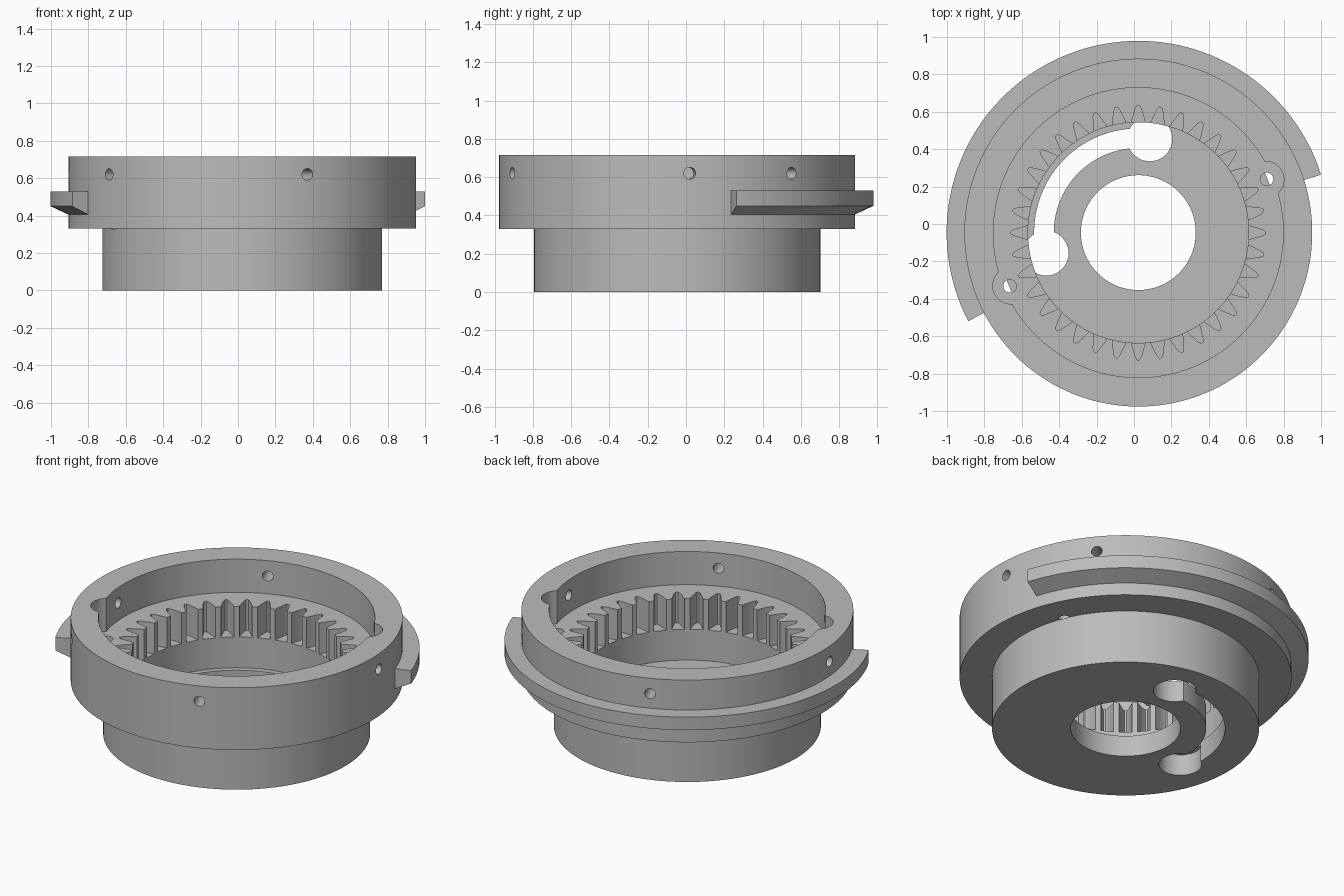
import bpy, bmesh, math
from mathutils import Matrix, Vector

if "Cube" in bpy.data.objects:
    bpy.data.objects.remove(bpy.data.objects["Cube"], do_unlink=True)

CENTRE = Vector((0.023, -0.046, 0))

grey = bpy.data.materials.new("plain grey")
grey.use_nodes = True
COLOUR = (0.5, 0.5, 0.5, 1)
grey.diffuse_color = COLOUR
grey.node_tree.nodes["Principled BSDF"].inputs["Base Color"].default_value = COLOUR


def polar(r, deg, z=0):
    a = math.radians(deg)
    return Vector((r * math.cos(a), r * math.sin(a), z))


def finish(bm, name):
    bmesh.ops.recalc_face_normals(bm, faces=bm.faces[:])
    mesh = bpy.data.meshes.new(name)
    bm.to_mesh(mesh)
    bm.free()
    mesh.materials.append(grey)
    ob = bpy.data.objects.new(name, mesh)
    ob.location = CENTRE
    bpy.context.collection.objects.link(ob)
    return ob


def lathe(name, profile, start=0, end=360, steps=144):
    """Sweep a closed (radius, z) profile around the axis."""
    bm = bmesh.new()
    full = end - start == 360
    rings = [[bm.verts.new(polar(r, start + (end - start) * i / steps, z))
              for r, z in profile] for i in range(steps if full else steps + 1)]
    n = len(profile)
    for i in range(steps):
        a, b = rings[i], rings[(i + 1) % len(rings)]
        for j in range(n):
            k = (j + 1) % n
            bm.faces.new((a[j], a[k], b[k], b[j]))
    if not full:
        bm.faces.new(rings[0])
        bm.faces.new(rings[-1][::-1])
    return finish(bm, name)


def prism(name, outline, z0, z1):
    bm = bmesh.new()
    face = bm.faces.new([bm.verts.new((p.x, p.y, z0)) for p in outline])
    top = bmesh.ops.extrude_face_region(bm, geom=[face])["geom"]
    bmesh.ops.translate(bm, vec=(0, 0, z1 - z0),
                        verts=[v for v in top if isinstance(v, bmesh.types.BMVert)])
    return finish(bm, name)


def rod(name, r, length, matrix, sides=32):
    bm = bmesh.new()
    bmesh.ops.create_cone(bm, cap_ends=True, segments=sides, radius1=r, radius2=r,
                          depth=length, matrix=matrix)
    return finish(bm, name)


def upright(name, r, at, z0, z1, sides=48):
    return rod(name, r, z1 - z0,
               Matrix.Translation((at.x, at.y, (z0 + z1) / 2)), sides)


# Stepped housing: lower hub, wide collar, inner ledge and floor with a bore
housing = lathe("housing", [(0.307, 0), (0.748, 0), (0.748, 0.33), (0.93, 0.33),
                            (0.93, 0.715), (0.775, 0.715), (0.775, 0.51),
                            (0.59, 0.51), (0.59, 0.13), (0.307, 0.13)])
cutters = []

# Internal gear teeth: 36 rounded valleys cut outward from the inner wall
PITCH = 10
valley = [(0.585, -0.36), (0.60, -0.33), (0.635, -0.22), (0.665, -0.13), (0.68, -0.05)]
valley += [(r, -f) for r, f in reversed(valley)]
gear = [polar(r, PITCH * (i + f)) for i in range(36) for r, f in valley]
cutters.append(prism("gear_cutter", gear, 0.32, 0.55))

# Curved slot through the floor with a round opening at each end
cutters.append(lathe("slot_cutter", [(0.452, -0.05), (0.557, -0.05),
                                     (0.557, 0.2), (0.452, 0.2)], 83, 192.6, 48))
for angle in (83, 192.6):
    cutters.append(upright("slot_end_cutter", 0.12, polar(0.505, angle), -0.05, 0.131))

# Ear pockets in the collar, each with a screw hole down to the step
for angle in (22.6, 202.6):
    cutters.append(upright("ear_cutter", 0.098, polar(0.737, angle), 0.511, 0.8))
    cutters.append(upright("screw_cutter", 0.035, polar(0.744, angle), 0.329, 0.6, 24))

# Radial pin holes through the collar wall
for angle in (4, 40, 112, 184, 220, 292):
    turn = (Matrix.Translation(polar(0.86, angle, 0.62))
            @ Matrix.Rotation(math.radians(angle), 4, "Z")
            @ Matrix.Rotation(math.pi / 2, 4, "Y"))
    cutters.append(rod("pin_cutter", 0.031, 0.3, turn, 24))

# Apply the cuts
for cutter in cutters:
    mod = housing.modifiers.new(cutter.name, "BOOLEAN")
    mod.operation = "DIFFERENCE"
    mod.solver = "EXACT"
    mod.object = cutter
bpy.context.view_layer.update()
cut = bpy.data.meshes.new_from_object(
    housing.evaluated_get(bpy.context.evaluated_depsgraph_get()))
housing.modifiers.clear()
housing.data = cut
for cutter in cutters:
    bpy.data.objects.remove(cutter, do_unlink=True)

# Half-round locking flange with a sloped underside
flange = lathe("locking_flange", [(0.91, 0.396), (1.025, 0.45), (1.025, 0.53),
                                  (0.91, 0.53)], 17.6, 207.5, 76)

# Smooth curved walls, keep edges crisp
bpy.ops.object.select_all(action="DESELECT")
for ob in (housing, flange):
    ob.select_set(True)
bpy.context.view_layer.objects.active = housing
bpy.ops.object.shade_smooth_by_angle(angle=math.radians(25))
